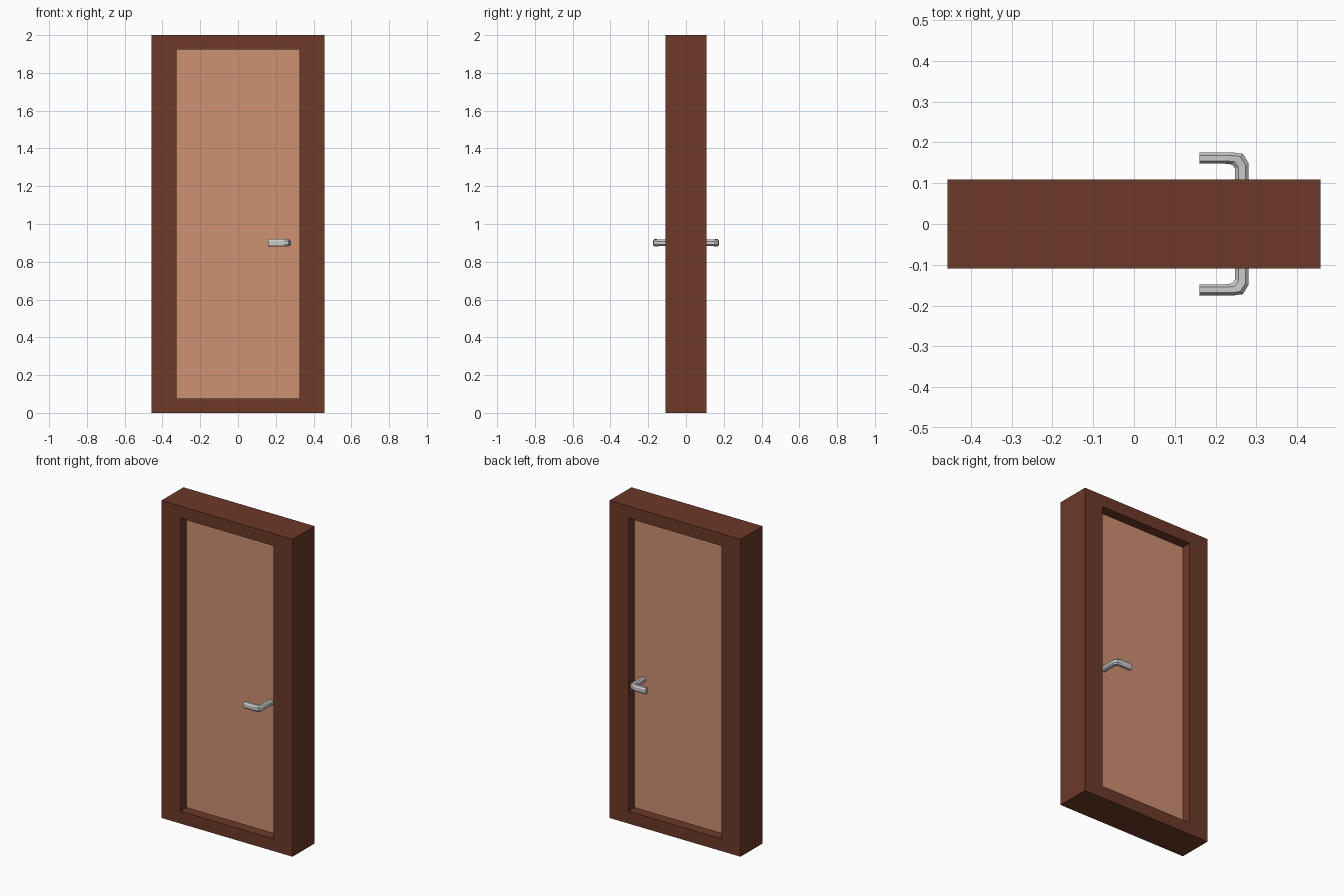
import bpy, bmesh, math
from mathutils import Vector

if "Cube" in bpy.data.objects:
    bpy.data.objects.remove(bpy.data.objects["Cube"])


def material(name, color):
    m = bpy.data.materials.new(name)
    m.diffuse_color = (*color, 1)
    m.use_nodes = True
    m.node_tree.nodes["Principled BSDF"].inputs["Base Color"].default_value = m.diffuse_color
    return m


def add_object(name, bm, mat=None):
    bmesh.ops.recalc_face_normals(bm, faces=bm.faces)
    me = bpy.data.meshes.new(name)
    bm.to_mesh(me)
    bm.free()
    ob = bpy.data.objects.new(name, me)
    bpy.context.collection.objects.link(ob)
    if mat:
        me.materials.append(mat)
    return ob


def bridge(bm, loops, closed=False):
    """Join successive vertex loops with quads."""
    n = len(loops[0])
    pairs = list(zip(loops, loops[1:]))
    if closed:
        pairs.append((loops[-1], loops[0]))
    for a, b in pairs:
        for i in range(n):
            j = (i + 1) % n
            bm.faces.new((a[i], a[j], b[j], b[i]))


brown = material("dark_wood", (0.15, 0.042, 0.022))
tan = material("light_wood", (0.62, 0.28, 0.17))

# Frame: rectangular loops wrapped around the opening
bm = bmesh.new()
D = 0.109
loops = []
for hw, z0, z1, y in ((0.457, 0, 2, -D), (0.325, 0.077, 1.923, -D),
                      (0.325, 0.077, 1.923, D), (0.457, 0, 2, D)):
    loops.append([bm.verts.new((x, y, z)) for x, z in
                  ((-hw, z0), (hw, z0), (hw, z1), (-hw, z1))])
bridge(bm, loops, closed=True)
add_object("door_frame", bm, brown)

# Door panel set back inside the frame
bm = bmesh.new()
bmesh.ops.create_cube(bm, size=1)
bmesh.ops.scale(bm, vec=(0.65, 0.094, 1.846), verts=bm.verts)
bmesh.ops.translate(bm, vec=(0, 0, 1), verts=bm.verts)
add_object("door_panel", bm, tan)

# Lever handle: chamfered sections (inner point, outer point, half height)
sections = [
    ((0.248, 0.040), (0.281, 0.040), 0.016),
    ((0.248, 0.136), (0.281, 0.149), 0.017),
    ((0.240, 0.146), (0.267, 0.172), 0.019),
    ((0.222, 0.148), (0.245, 0.175), 0.020),
    ((0.160, 0.148), (0.160, 0.175), 0.020),
]
bm = bmesh.new()
loops = []
for inner, outer, h in sections:
    a, b = Vector((*inner, 0.9)), Vector((*outer, 0.9))
    mid, u = (a + b) / 2, (b - a) / 2
    ring = ((1, .5), (.5, 1), (-.5, 1), (-1, .5),
            (-1, -.5), (-.5, -1), (.5, -1), (1, -.5))
    loops.append([bm.verts.new(mid + u * s + Vector((0, 0, h * t)))
                  for s, t in ring])
bridge(bm, loops)
bm.faces.new(loops[0])
bm.faces.new(loops[-1])
handle = add_object("lever_handles", bm)
mirror = handle.modifiers.new("both_sides", 'MIRROR')
mirror.use_axis = (False, True, False)
